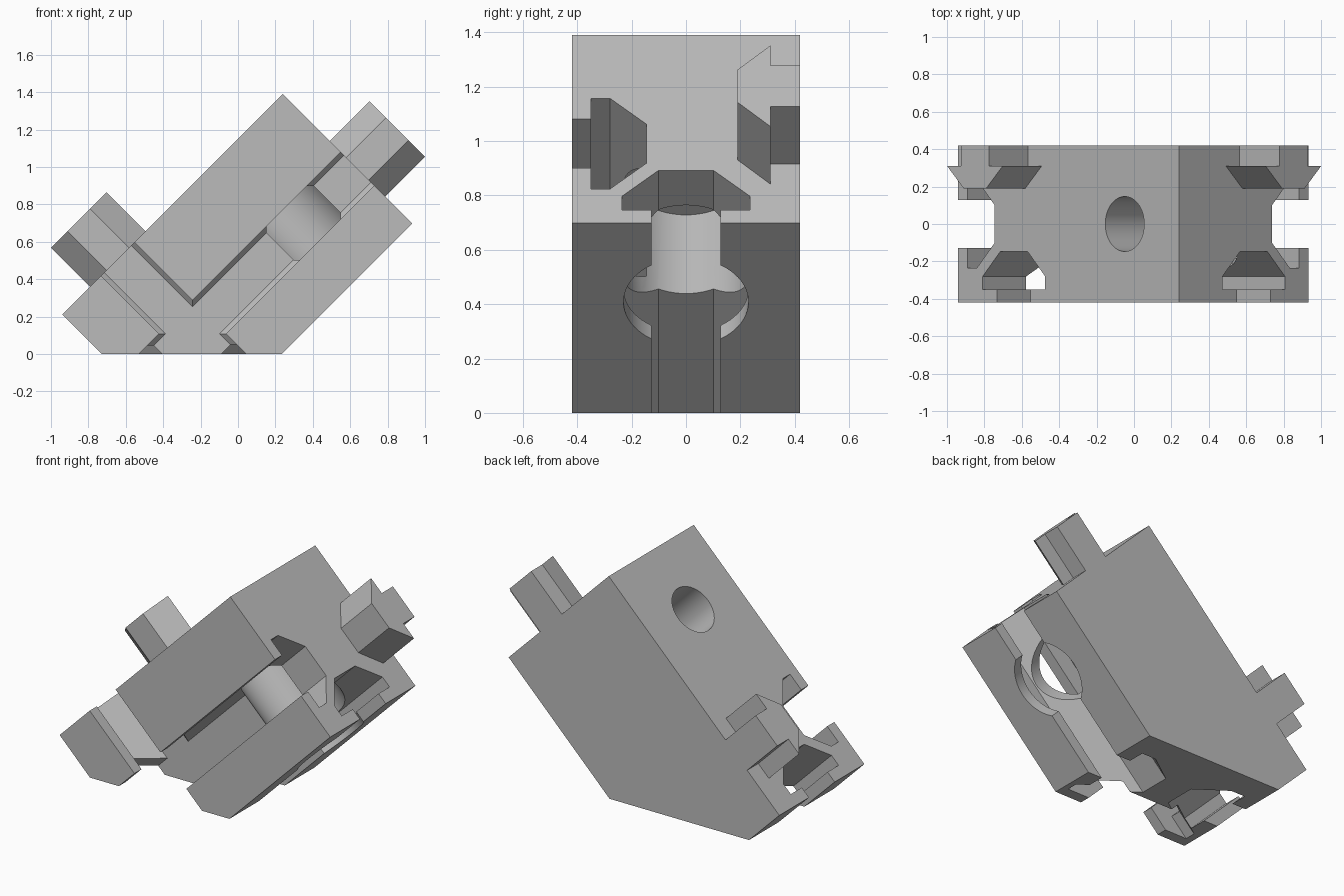
import bpy, bmesh, math
from mathutils import Matrix, Vector

if "Cube" in bpy.data.objects:
    bpy.data.objects.remove(bpy.data.objects["Cube"])

# Built square (x = long axis, z = thickness), then tilted 45 degrees about y
TILT = Matrix.Rotation(math.radians(-45), 4, 'Y')
X0, X1, Z0, Z1, W = -0.516, 1.153, -0.166, 0.813, 0.42
RAIL_X, RAIL_Z = -0.095, 0.248      # centre lines of the rails on the sides

grey = bpy.data.materials.new("grey metal")
grey.diffuse_color = (0.5, 0.5, 0.5, 1)
grey.use_nodes = True
grey.node_tree.nodes["Principled BSDF"].inputs["Base Color"].default_value = grey.diffuse_color


def finish(name, bm):
    bmesh.ops.recalc_face_normals(bm, faces=bm.faces)
    bm.transform(TILT)
    mesh = bpy.data.meshes.new(name)
    bm.to_mesh(mesh)
    bm.free()
    mesh.materials.append(grey)
    obj = bpy.data.objects.new(name, mesh)
    bpy.context.collection.objects.link(obj)
    return obj


def prism(name, profile, origin, a, b, sweep):
    """Extrude a 2D profile, laid on axes a and b at origin, along sweep."""
    o, a, b, s = (Vector(v) for v in (origin, a, b, sweep))
    bm = bmesh.new()
    face = bm.faces.new([bm.verts.new(o + a * p + b * q) for p, q in profile])
    top = bmesh.ops.extrude_face_region(bm, geom=[face])["geom"]
    bmesh.ops.translate(bm, vec=s, verts=[v for v in top if isinstance(v, bmesh.types.BMVert)])
    return finish(name, bm)


def cylinder(name, x, radius, z0, z1):
    bm = bmesh.new()
    bmesh.ops.create_cone(bm, cap_ends=True, segments=64, radius1=radius, radius2=radius,
                          depth=z1 - z0, matrix=Matrix.Translation((x, 0, (z0 + z1) / 2)))
    return finish(name, bm)


def mirrored(half):
    return half + [(-p, q) for p, q in reversed(half)]


# Profiles as (half width, depth)
SLOT = mirrored([(0.127, -0.05), (0.127, 0.07), (0.236, 0.07), (0.236, 0.14), (0.102, 0.274)])
KEY = mirrored([(0.106, 0), (0.106, 0.11), (0.21, 0.11), (0.085, 0.23)])
X, Y, Z = (1, 0, 0), (0, 1, 0), (0, 0, 1)

# Block with one corner cut off flat for standing
block = prism("block", [(X0, Z1), (X0, -X0), (-Z0, Z0), (X1, Z0), (X1, Z1)],
              (0, -W, 0), X, Z, (0, 2 * W, 0))

# Rail slots: two crossing on the front, one on the underside, one on the end; stepped bolt hole
cutters = [
    prism("front_long_slot", SLOT, (X0 - 0.2, -W, RAIL_Z), Z, Y, (2.2, 0, 0)),
    prism("front_cross_slot", SLOT, (RAIL_X, -W, Z0 - 0.3), X, Y, (0, 0, 1.6)),
    prism("under_slot", SLOT, (X0 - 0.2, 0, Z0), Y, Z, (2.2, 0, 0)),
    prism("end_slot", SLOT, (X0, 0, Z0 - 0.3), Y, X, (0, 0, 1.6)),
    cylinder("bolt_hole", 0.743, 0.147, 0.4, 1.0),
    cylinder("counterbore", 0.743, 0.23, -0.4, 0.517),
]
bpy.context.view_layer.objects.active = block
for c in cutters:
    mod = block.modifiers.new(c.name, 'BOOLEAN')
    mod.operation, mod.solver, mod.object = 'DIFFERENCE', 'EXACT', c
    bpy.ops.object.modifier_apply(modifier=mod.name)
    bpy.data.objects.remove(c)

# Dovetail keys standing out of the end and the top, flush with the back
prism("end_key", KEY, (X1, W, RAIL_Z), Z, (0, -1, 0), (0.3, 0, 0))
prism("top_key", KEY, (RAIL_X, W, Z1), X, (0, -1, 0), (0, 0, 0.295))

block.select_set(True)
bpy.ops.object.shade_smooth_by_angle(angle=math.radians(25))
